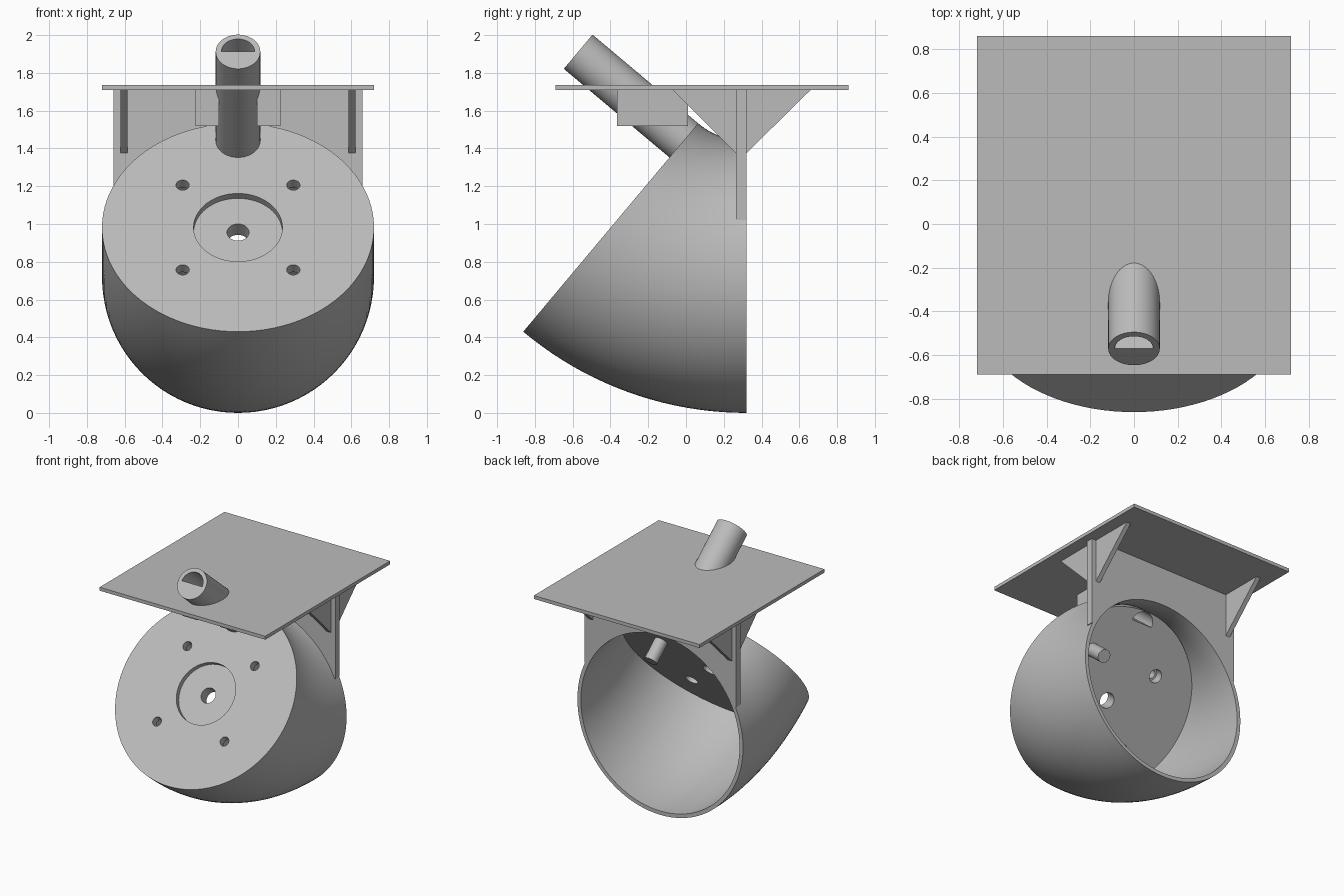
import bpy
import bmesh
from math import radians, cos, sin, tau
from mathutils import Matrix, Vector

cube = bpy.data.objects.get("Cube")
if cube:
    bpy.data.objects.remove(cube, do_unlink=True)

grey = bpy.data.materials.new("plain grey")
grey.use_nodes = True
COLOUR = (0.5, 0.5, 0.5, 1)
grey.diffuse_color = COLOUR
grey.node_tree.nodes["Principled BSDF"].inputs["Base Color"].default_value = COLOUR

# Frames: tilted motor face, sideways (profile in y/z, extruded along x), backwards
PIVOT = Vector((0, 0.32, 1.838))
BEND, R_BEND, R_OUT, R_IN = radians(40), 1.118, 0.72, 0.69
TILT = (Matrix.Translation(PIVOT) @ Matrix.Rotation(radians(50), 4, 'X')
        @ Matrix.Translation((0, -R_BEND, 0)))
SIDE = Matrix(((0, 0, 1, 0), (1, 0, 0, 0), (0, 1, 0, 0), (0, 0, 0, 1)))
BACK = Matrix.Rotation(radians(90), 4, 'X')


def make(name, bm):
    bmesh.ops.recalc_face_normals(bm, faces=bm.faces)
    mesh = bpy.data.meshes.new(name)
    bm.to_mesh(mesh)
    bm.free()
    mesh.materials.append(grey)
    ob = bpy.data.objects.new(name, mesh)
    bpy.context.collection.objects.link(ob)
    return ob


def prism(name, pts, lo, hi, frame):
    """Extrude a 2D outline from lo to hi along the frame's own z."""
    bm = bmesh.new()
    base = bm.faces.new([bm.verts.new((x, y, lo)) for x, y in pts])
    top = bmesh.ops.extrude_face_region(bm, geom=[base])["geom"]
    bmesh.ops.translate(bm, vec=(0, 0, hi - lo),
                        verts=[v for v in top if isinstance(v, bmesh.types.BMVert)])
    bm.transform(frame)
    return make(name, bm)


def circle(r, x=0, y=0, n=64):
    return [(x + r * cos(tau * i / n), y + r * sin(tau * i / n)) for i in range(n)]


def rect(x0, x1, y0, y1):
    return [(x0, y0), (x1, y0), (x1, y1), (x0, y1)]


def cut(ob, *shape):
    """Subtract a prism from ob, then discard the cutter."""
    tool = prism("cutter", *shape)
    tool.hide_render = True
    mod = ob.modifiers.new("cut", 'BOOLEAN')
    mod.operation, mod.solver, mod.object = 'DIFFERENCE', 'EXACT', tool
    bpy.context.view_layer.objects.active = ob
    bpy.ops.object.modifier_apply(modifier=mod.name)
    bpy.data.objects.remove(tool, do_unlink=True)


# Bent tube shell, open at the back
bm = bmesh.new()
STEPS, SEGS = 20, 96
rows = [(R_OUT, i) for i in range(STEPS + 1)] + [(R_IN, i) for i in reversed(range(STEPS + 1))]
loops = []
for r, i in rows:
    turn = Matrix.Translation(PIVOT) @ Matrix.Rotation(-BEND * i / STEPS, 4, 'X')
    loops.append([bm.verts.new(turn @ Vector((x, 0, z))) for x, z in circle(r, 0, -R_BEND, SEGS)])
for a, b in zip(loops, loops[1:] + loops[:1]):
    for j in range(SEGS):
        k = (j + 1) % SEGS
        bm.faces.new((a[j], a[k], b[k], b[j]))
parts = [make("bent_shell", bm)]

# Slanted face disc with recess, centre hole and four counterbored screw holes
THICK = 0.13
disc = prism("face_disc", circle(0.694, n=96), -THICK, 0, TILT)
cut(disc, circle(0.235), -0.04, 0.1, TILT)
cut(disc, circle(0.058), -0.3, 0.1, TILT)
for sx in (-1, 1):
    for sy in (-1, 1):
        x, y = sx * 0.293, sy * 0.293
        cut(disc, circle(0.035, x, y, 32), -0.3, 0.1, TILT)
        cut(disc, circle(0.05, x, y, 32), -0.3, -0.06, TILT)

# Cable pipe with a half-round bore
PIPE_Y, PIPE_R, BORE_R = 0.602, 0.118, 0.088
half = circle(BORE_R, 0, PIPE_Y)[:33]
bore = (half, -0.4, 1.0, TILT)
pipe = prism("cable_pipe", circle(PIPE_R, 0, PIPE_Y), -0.02, 0.73, TILT)
cut(pipe, *bore)
cut(disc, *bore)

# Mounting plate on top
plate = prism("top_plate", rect(-0.69, 0.86, 1.71, 1.737), -0.72, 0.72, SIDE)
cut(plate, *bore)

# Upright back wall, cut away over the tube opening
wall = prism("back_wall", rect(0.265, 0.32, 1.02, 1.71), -0.66, 0.66, SIDE)
cut(wall, circle(0.7, 0, 0.72, 96), -1, 1, BACK)
parts += [disc, pipe, plate, wall]

# Hinge cheeks and gussets on both sides
PIN = (-0.265, 1.615)
for side, s in (("right", -1), ("left", 1)):
    def span(a, b):
        return sorted((s * a, s * b))
    cheek = prism(side + "_hinge_cheek", rect(-0.365, 0.01, 1.52, 1.71), *span(0.1, 0.225), SIDE)
    for r, depth in ((0.085, 0.19), (0.03, 0.16), (0.012, 0)):
        cut(cheek, circle(r, *PIN, 32), *span(depth, 0.4), SIDE)
    parts.append(cheek)
    for place, y0, y1 in (("front", 0.27, -0.07), ("back", 0.315, 0.66)):
        outline = [(y0, 1.37), (y0, 1.71), (y1, 1.71)]
        parts.append(prism(f"{side}_{place}_gusset", outline, *span(0.585, 0.622), SIDE))
cut(pipe, circle(0.012, *PIN, 32), -0.5, 0.5, SIDE)

# Smooth round surfaces, keep edges sharp
bpy.ops.object.select_all(action='DESELECT')
for ob in parts:
    ob.select_set(True)
bpy.context.view_layer.objects.active = parts[0]
bpy.ops.object.shade_smooth_by_angle(angle=radians(30))
